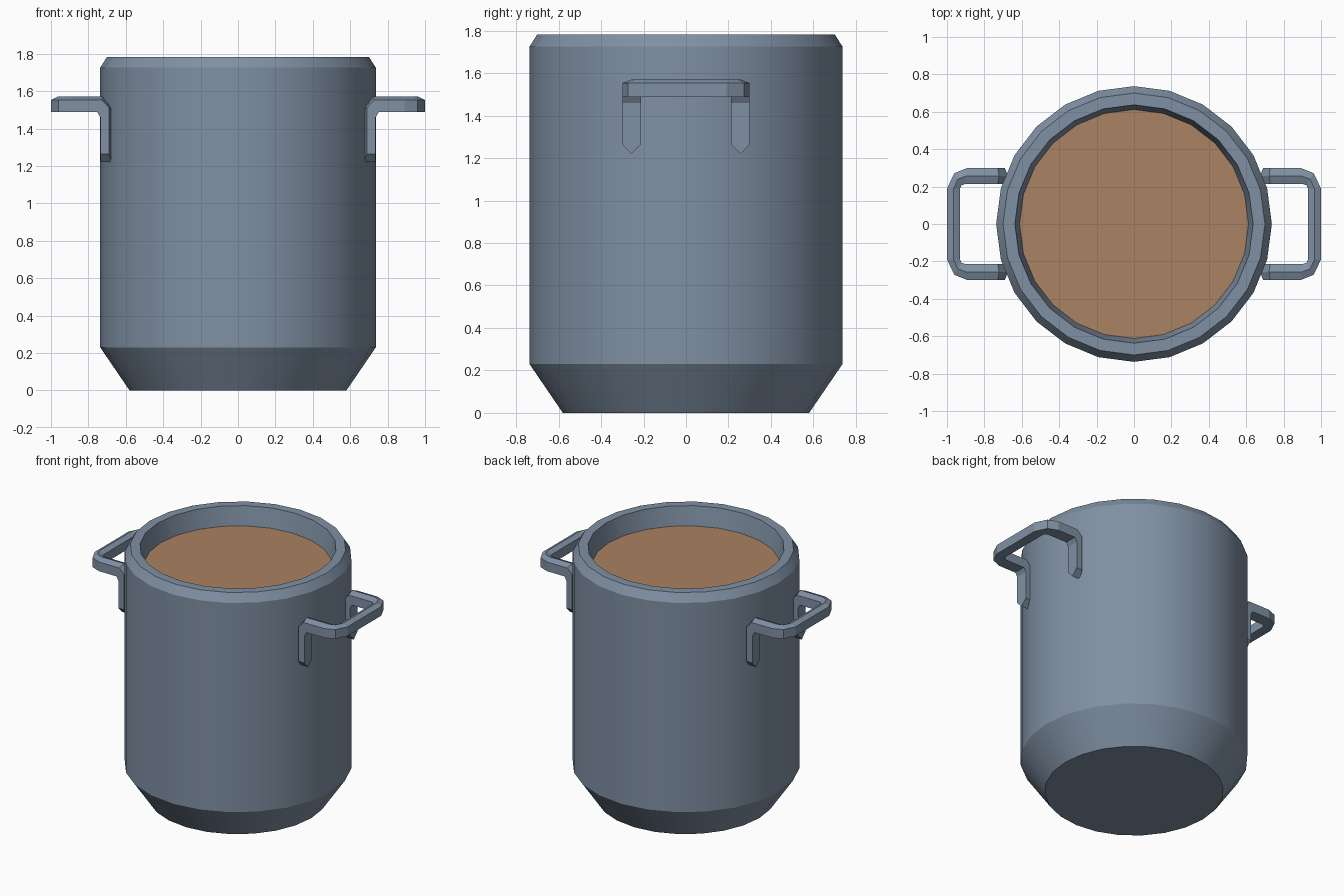
import bpy, bmesh, math

if "Cube" in bpy.data.objects:
    bpy.data.objects.remove(bpy.data.objects["Cube"])


def material(name, rgb):
    m = bpy.data.materials.new(name)
    m.diffuse_color = (*rgb, 1)
    m.use_nodes = True
    m.node_tree.nodes["Principled BSDF"].inputs["Base Color"].default_value = m.diffuse_color
    return m


steel = material("blue grey steel", (0.215, 0.28, 0.37))
brown = material("brown contents", (0.40, 0.225, 0.122))
SIDES = 24


def finish(name, bm, mat, angle):
    bmesh.ops.recalc_face_normals(bm, faces=bm.faces)
    me = bpy.data.meshes.new(name)
    bm.to_mesh(me)
    bm.free()
    me.materials.append(mat)
    ob = bpy.data.objects.new(name, me)
    bpy.context.collection.objects.link(ob)
    if angle:
        bpy.ops.object.select_all(action='DESELECT')
        ob.select_set(True)
        bpy.context.view_layer.objects.active = ob
        bpy.ops.object.shade_smooth_by_angle(angle=math.radians(angle))
    return ob


def ring(bm, r, z):
    return [bm.verts.new((r * math.cos(2 * math.pi * i / SIDES),
                          r * math.sin(2 * math.pi * i / SIDES), z)) for i in range(SIDES)]


def bridge(bm, a, b):
    n = len(a)
    for i in range(n):
        bm.faces.new((a[i], a[(i + 1) % n], b[(i + 1) % n], b[i]))


# Pot: lathed wall with tapered foot, bevelled rim and inner lip
bm = bmesh.new()
profile = [(0.58, 0), (0.737, 0.23), (0.737, 1.725), (0.70, 1.783), (0.637, 1.783), (0.61, 1.64)]
rings = [ring(bm, r, z) for r, z in profile]
for a, b in zip(rings, rings[1:]):
    bridge(bm, a, b)
bm.faces.new(rings[0])
finish("pot", bm, steel, 25)

# Contents: flat surface inside the lip
bm = bmesh.new()
disc = bm.faces.new(ring(bm, 0.612, 1.65))
contents = finish("contents", bm, brown, 0)
if contents.data.polygons[0].normal.z < 0:
    contents.data.flip_normals()

# Handle: house-shaped section (flat underside, low ridge) swept along half a U.
# Bar stations: outer x, y, then inner x, y
LOW, SIDE, RIDGE = 1.487, 1.553, 1.57
bar = [(1.0, 0.19, 0.93, 0.19), (0.96, 0.272, 0.923, 0.207), (0.89, 0.30, 0.905, 0.213)]
# Bend and leg stations: (x, z) for underside, side and ridge
leg = [((0.752, LOW), (0.728, SIDE), (0.722, RIDGE)),
       ((0.736, 1.46), (0.69, 1.512), (0.675, 1.505)),
       ((0.736, 1.265), (0.69, 1.265), (0.675, 1.265))]
Y_IN, Y_OUT = 0.213, 0.30
Y_MID = (Y_IN + Y_OUT) / 2


def half_sections(s):
    out = []
    for ox, oy, ix, iy in bar:
        out.append([(ox, s * oy, LOW), (ox, s * oy, SIDE),
                    ((ox + ix) / 2, s * (oy + iy) / 2, RIDGE),
                    (ix, s * iy, SIDE), (ix, s * iy, LOW)])
    for (lx, lz), (sx, sz), (rx, rz) in leg:
        out.append([(lx, s * Y_OUT, lz), (sx, s * Y_OUT, sz), (rx, s * Y_MID, rz),
                    (sx, s * Y_IN, sz), (lx, s * Y_IN, lz)])
    return out


def handle(name, m):
    bm = bmesh.new()
    path = half_sections(-1)[::-1] + half_sections(1)
    secs = [[bm.verts.new((m * x, y, z)) for x, y, z in sec] for sec in path]
    for a, b in zip(secs, secs[1:]):
        bridge(bm, a, b)
    # pointed foot of each leg
    for sec, s in ((secs[0], -1), (secs[-1], 1)):
        front = bm.verts.new((m * 0.736, s * Y_MID, 1.22))
        back = bm.verts.new((m * 0.675, s * Y_MID, 1.22))
        o_low, o_side, ridge, i_side, i_low = sec
        bm.faces.new((o_low, front, i_low))
        bm.faces.new((o_low, o_side, back, front))
        bm.faces.new((i_low, i_side, back, front))
        bm.faces.new((o_side, ridge, back))
        bm.faces.new((i_side, ridge, back))
    finish(name, bm, steel, 0)


handle("right_handle", 1)
handle("left_handle", -1)
